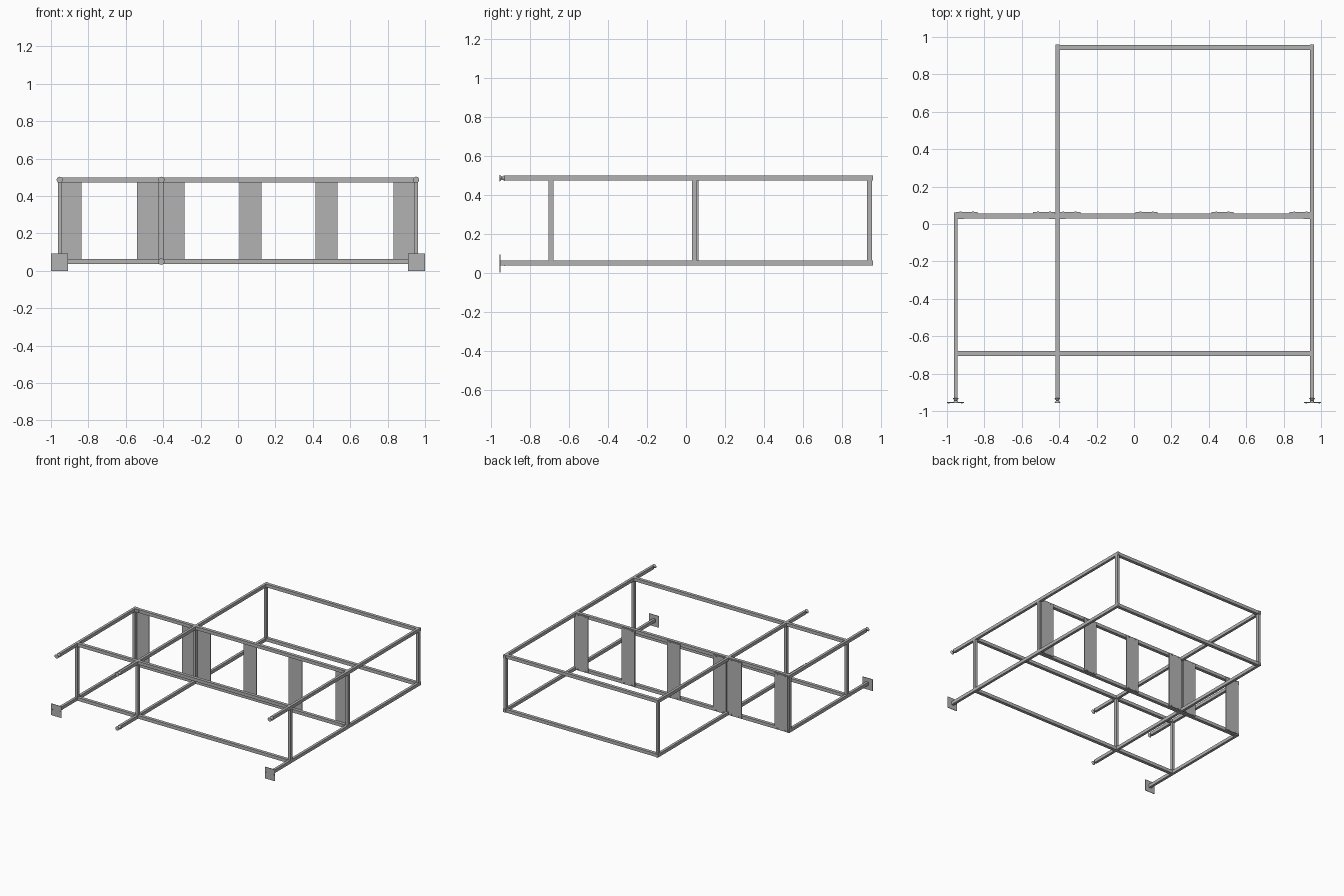
import bpy
import bmesh
from math import pi
from mathutils import Matrix, Vector

cube = bpy.data.objects.get("Cube")
if cube:
    bpy.data.objects.remove(cube)

steel = bpy.data.materials.new("grey_steel")
steel.use_nodes = True
GREY = (0.45, 0.45, 0.45, 1)
steel.diffuse_color = GREY
steel.node_tree.nodes["Principled BSDF"].inputs["Base Color"].default_value = GREY

# Frame layout
LEFT, MID, RIGHT = -0.953, -0.41, 0.952
FRONT, CENTRE, BACK = -0.693, 0.043, 0.943
LOW, HIGH = 0.049, 0.486
LEVELS = {"lower": LOW, "upper": HIGH}
THICK, THIN = 0.026, 0.021
TIP = -0.957


def finish(name, bm):
    mesh = bpy.data.meshes.new(name)
    bm.to_mesh(mesh)
    bm.free()
    mesh.materials.append(steel)
    obj = bpy.data.objects.new(name, mesh)
    bpy.context.collection.objects.link(obj)
    return obj


def box(name, lo, hi):
    lo, hi = Vector(lo), Vector(hi)
    bm = bmesh.new()
    size = Matrix.Diagonal((*(hi - lo), 1))
    bmesh.ops.create_cube(bm, size=1, matrix=Matrix.Translation((lo + hi) / 2) @ size)
    return finish(name, bm)


def cone_y(name, x, z, y0, y1, r0, r1, sides=16):
    """Cone or cylinder lying along y, from radius r0 at y0 to r1 at y1."""
    bm = bmesh.new()
    turn = Matrix.Rotation(-pi / 2, 4, "X")
    bmesh.ops.create_cone(bm, cap_ends=True, segments=sides, radius1=r0, radius2=r1,
                          depth=y1 - y0,
                          matrix=Matrix.Translation((x, (y0 + y1) / 2, z)) @ turn)
    return finish(name, bm)


t, n = THICK / 2, THIN / 2
columns = {"left": (LEFT, CENTRE), "middle": (MID, BACK), "right": (RIGHT, BACK)}
rows = {"front": (FRONT, LEFT), "centre": (CENTRE, LEFT), "back": (BACK, MID)}

for level, z in LEVELS.items():
    # Long rails running front to back, with levelling feet at the tips
    for side, (x, end) in columns.items():
        plated = level == "lower" and side != "middle"
        start = TIP + 0.004 if plated else -0.932
        box(f"{level}_{side}_rail", (x - n, start, z - t), (x + n, end + 0.018, z + t))
        if not plated:
            cone_y("foot_pad", x, z, TIP, -0.945, 0.017, 0.006)
            cone_y("foot_neck", x, z, -0.945, -0.931, 0.006, 0.016)
    # Cross rails
    for row, (y, start) in rows.items():
        box(f"{level}_{row}_cross_rail", (start, y - t, z - t), (RIGHT, y + t, z + t))

# Upright posts, wherever a cross rail meets a long rail
for row, (y, start) in rows.items():
    for side, (x, end) in columns.items():
        if x < start or y > end and x < MID:
            continue
        if side == "left" and row == "back":
            continue
        box(f"{row}_{side}_post", (x - n, y - t, LOW), (x + n, y + t, HIGH))

# Wall plates on the outer lower rails, with bolt heads
for x in (LEFT, RIGHT):
    c = 0.955 if x > 0 else -0.955
    box("wall_plate", (c - 0.045, TIP, 0), (c + 0.045, TIP + 0.004, 0.093))
    for dx in (-0.035, 0.035):
        cone_y("plate_bolt", c + dx, LOW, TIP - 0.002, TIP, 0.005, 0.005, 6)

# Thin joining strips in front of the centre posts
for x in (LEFT, MID, RIGHT):
    for z in LEVELS.values():
        box("joining_strip", (max(x - 0.045, LEFT), CENTRE - t - 0.003, z - 0.009),
            (min(x + 0.045, RIGHT), CENTRE - t, z + 0.009))

# Flat panels bolted behind the centre cross rails
PANEL = 0.117
y = CENTRE + t
for x in (LEFT, MID - 0.013 - PANEL, MID + 0.006, 0.009, 0.414, RIGHT - PANEL - 0.004):
    box("panel", (x, y, LOW - 0.006), (x + PANEL, y + 0.008, HIGH + 0.006))
    for z in LEVELS.values():
        for share in (0.22, 0.78):
            cone_y("panel_bolt", x + PANEL * share, z, y + 0.008, y + 0.012,
                   0.006, 0.006, 6)
